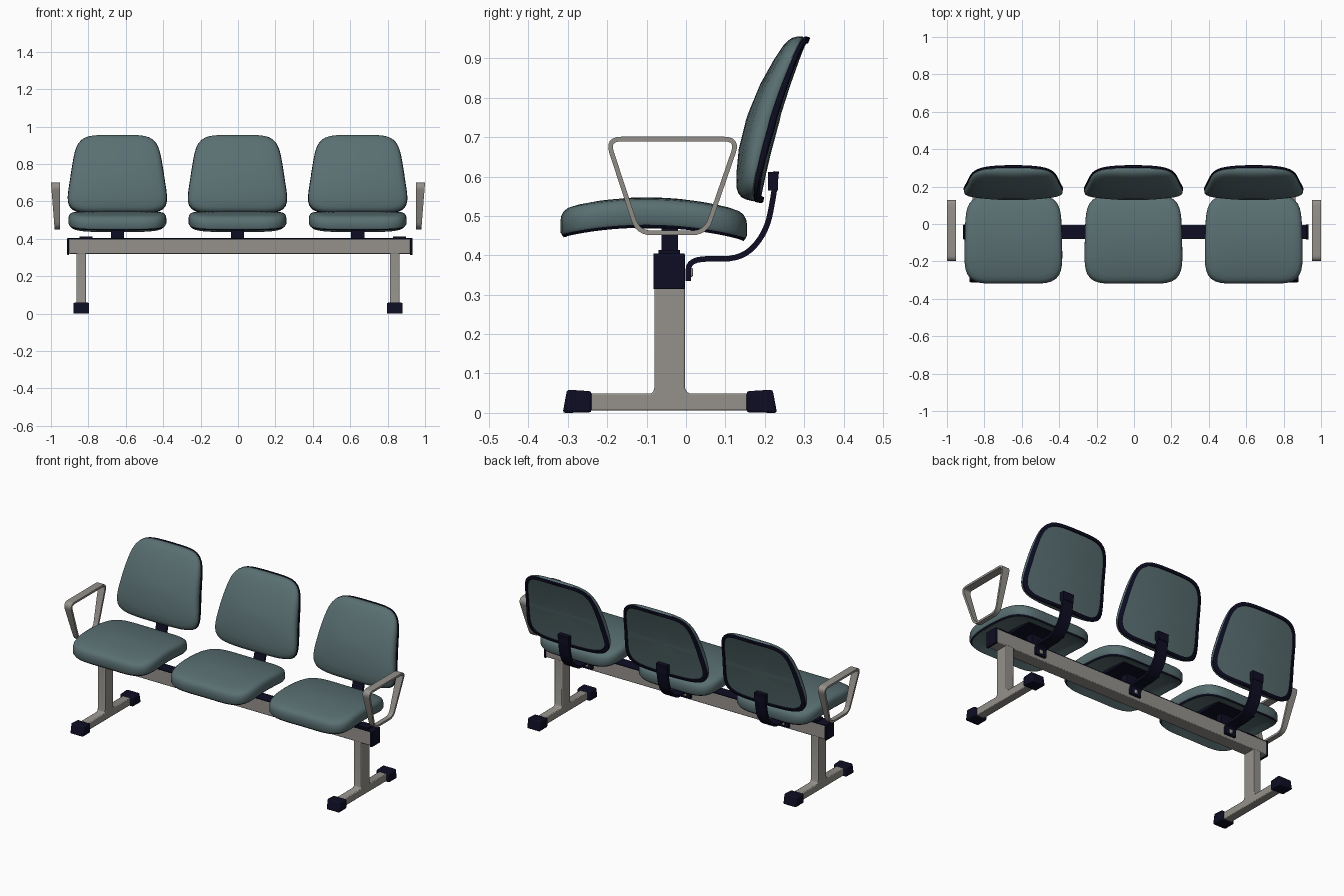
import bpy, bmesh, math
from mathutils import Vector

if "Cube" in bpy.data.objects:
    bpy.data.objects.remove(bpy.data.objects["Cube"])


def material(name, rgb):
    m = bpy.data.materials.new(name)
    m.diffuse_color = (*rgb, 1)
    m.use_nodes = True
    m.node_tree.nodes["Principled BSDF"].inputs["Base Color"].default_value = m.diffuse_color
    return m


TEAL = material("teal_upholstery", (0.10, 0.158, 0.166))
GREY = material("warm_grey_metal", (0.30, 0.285, 0.262))
DARK = material("dark_navy_plastic", (0.004, 0.004, 0.017))


def finish(name, bm, mats, angle=40, bevel=0):
    bmesh.ops.recalc_face_normals(bm, faces=bm.faces)
    me = bpy.data.meshes.new(name)
    bm.to_mesh(me)
    bm.free()
    ob = bpy.data.objects.new(name, me)
    bpy.context.collection.objects.link(ob)
    for m in mats:
        me.materials.append(m)
    if bevel:
        b = ob.modifiers.new("bevel", 'BEVEL')
        b.width, b.segments, b.limit_method = bevel, 2, 'ANGLE'
    bpy.ops.object.select_all(action='DESELECT')
    bpy.context.view_layer.objects.active = ob
    ob.select_set(True)
    bpy.ops.object.shade_smooth_by_angle(angle=math.radians(angle))
    return ob


def prism(name, yz, x0, x1, mat, bevel=0.0):
    """Side profile (y, z) extruded along x."""
    bm = bmesh.new()
    a = [bm.verts.new((x0, y, z)) for y, z in yz]
    b = [bm.verts.new((x1, y, z)) for y, z in yz]
    bm.faces.new(a)
    bm.faces.new(b)
    for i in range(len(yz)):
        j = (i + 1) % len(yz)
        bm.faces.new((a[i], a[j], b[j], b[i]))
    return finish(name, bm, [mat], bevel=bevel)


def box(name, x0, x1, y0, y1, z0, z1, mat, bevel=0.0):
    return prism(name, [(y0, z0), (y1, z0), (y1, z1), (y0, z1)], x0, x1, mat, bevel)


def fillet(pts, r, closed, n=6):
    """Round the corners of a path."""
    out = []
    for i, p in enumerate(pts):
        if not closed and i in (0, len(pts) - 1):
            out.append(Vector(p))
            continue
        p = Vector(p)
        a, b = Vector(pts[i - 1]) - p, Vector(pts[(i + 1) % len(pts)]) - p
        a = p + a.normalized() * min(r, a.length * 0.48)
        b = p + b.normalized() * min(r, b.length * 0.48)
        for k in range(n + 1):
            t = k / n
            out.append(a * (1 - t) ** 2 + p * 2 * t * (1 - t) + b * t * t)
    return out


def strap(name, pts, thick, span, mat, closed=False):
    """Flat bar following a (y, z) path; span(z) gives its x limits."""
    bm, rings, n = bmesh.new(), [], len(pts)
    for i, p in enumerate(pts):
        q0 = pts[i - 1] if closed or i else p
        q1 = pts[(i + 1) % n] if closed or i < n - 1 else p
        t = (q1 - q0).normalized()
        o = Vector((-t.y, t.x)) * thick / 2
        x0, x1 = span(p.y)
        rings.append([bm.verts.new((x, q.x, q.y)) for x, q in
                      ((x0, p - o), (x1, p - o), (x1, p + o), (x0, p + o))])
    for i in range(n if closed else n - 1):
        a, b = rings[i], rings[(i + 1) % n]
        for k in range(4):
            bm.faces.new((a[k], a[k - 1], b[k - 1], b[k]))
    if not closed:
        bm.faces.new(rings[0])
        bm.faces.new(rings[-1])
    return finish(name, bm, [mat])


def cushion(name, rings, place, power, n=72):
    """Rounded-square pad: rings of (scale, depth, material), place(u, v, w) -> xyz."""
    bm, loops = bmesh.new(), []
    for s, w, _ in rings:
        loop = []
        for k in range(n):
            a = 2 * math.pi * k / n
            c, d = math.cos(a), math.sin(a)
            r = (abs(c) ** power + abs(d) ** power) ** (-1 / power)
            loop.append(bm.verts.new(place(c * r * s, d * r * s, w)))
        loops.append(loop)
    for i in range(len(loops) - 1):
        for k in range(n):
            f = bm.faces.new((loops[i][k], loops[i][k - 1], loops[i + 1][k - 1], loops[i + 1][k]))
            f.material_index = rings[i + 1][2]
    bm.faces.new(loops[0])
    bm.faces.new(loops[-1])
    return finish(name, bm, [TEAL, DARK], angle=50)


SEAT_RINGS = [(0.05, 0.2, 0), (0.35, 0.2, 0), (0.65, 0.2, 0), (0.88, 0.17, 0), (0.94, 0.0, 0),
              (0.965, 0.0, 0), (0.985, 0.1, 1), (1, 0.2, 0), (1, 0.55, 0), (0.99, 0.72, 0),
              (0.965, 0.85, 0), (0.92, 0.93, 0), (0.82, 0.97, 0), (0.6, 0.99, 0),
              (0.3, 1, 0), (0.05, 1, 0)]
BACK_RINGS = [(0.05, 0.1, 0), (0.4, 0.1, 0), (0.7, 0.1, 0), (0.92, 0.1, 0), (0.925, 0.0, 1),
              (0.985, 0.0, 1), (1, 0.06, 1), (1, 0.26, 1), (0.985, 0.28, 1), (0.995, 0.34, 0),
              (0.99, 0.6, 0), (0.97, 0.78, 0), (0.93, 0.89, 0), (0.87, 0.95, 0),
              (0.7, 0.98, 0), (0.4, 1, 0), (0.05, 1, 0)]


def seat_place(cx):
    def f(u, v, w):
        y = -0.082 + 0.236 * v
        return (cx + u * (0.26 - 0.006 * v), y - 0.012 * u * u * (-v),
                0.47 - 0.55 * (y + 0.1) ** 2 + 0.077 * w)
    return f


def back_place(cx):
    def f(u, v, w):
        x = u * (0.249 - 0.034 * v)
        s = 0.208 * v
        rear = 0.247 + 0.29 * s + 0.2 * s * s
        front = 0.155 + 0.33 * s + 0.9 * s * s
        return (cx + x, rear + (front - rear) * w + 0.3 * x * x * (2 * w - 1),
                0.752 + s - 0.012 * (1 - w) * (1 if v < 0 else 0.5))
    return f


# Three seats with posts and back supports
support = fillet([(0.006, 0.335), (0.006, 0.391), (0.145, 0.391), (0.205, 0.46),
                  (0.224, 0.56), (0.229, 0.613)], 0.05, False)
for i, cx in enumerate((-0.645, -0.003, 0.64)):
    cushion(f"seat_{i}", SEAT_RINGS, seat_place(cx), 4.6)
    cushion(f"backrest_{i}", BACK_RINGS, back_place(cx), 5.2)
    box(f"seat_post_{i}", cx - 0.035, cx + 0.035, -0.062, -0.02, 0.4, 0.49, DARK)
    box(f"seat_plate_{i}", cx - 0.12, cx + 0.12, -0.13, 0.06, 0.468, 0.488, DARK)
    strap(f"back_support_{i}", support, 0.014, lambda z, c=cx: (c - 0.035, c + 0.035), DARK)
    box(f"support_pad_{i}", cx - 0.035, cx + 0.035, 0.208, 0.234, 0.565, 0.612, DARK)
    box(f"support_bolt_{i}", cx - 0.01, cx + 0.01, 0.0, 0.018, 0.345, 0.368, GREY, 0.004)

# Beam with dark top cover and end caps
box("beam", -0.905, 0.925, -0.08, -0.005, 0.32, 0.4, GREY, 0.004)
box("beam_top_cover", -0.905, 0.925, -0.078, -0.007, 0.398, 0.404, DARK)
for side, x0, x1 in (("left", -0.913, -0.904), ("right", 0.92, 0.933)):
    box(f"beam_cap_{side}", x0, x1, -0.083, -0.003, 0.314, 0.405, DARK, 0.003)

# Legs, feet and armrests on both ends
leg = [(-0.27, 0.006), (0.19, 0.006), (0.19, 0.049), (0.01, 0.049), (0.002, 0.053), (-0.003, 0.065),
       (-0.003, 0.325), (-0.08, 0.325), (-0.08, 0.065), (-0.083, 0.053), (-0.09, 0.049), (-0.27, 0.049)]
front_foot = [(-0.313, 0), (-0.24, 0.001), (-0.24, 0.055), (-0.302, 0.059)]
rear_foot = [(0.154, 0.001), (0.231, 0), (0.22, 0.059), (0.154, 0.055)]
arm = fillet([(-0.2, 0.695), (0.132, 0.695), (0.05, 0.457), (-0.122, 0.457)], 0.035, True)
for side, sx in (("left", -1), ("right", 1)):
    cx = sx * 0.838
    prism(f"leg_{side}", leg, cx - 0.025, cx + 0.025, GREY, 0.004)
    prism(f"front_foot_{side}", front_foot, cx - 0.042, cx + 0.042, DARK, 0.006)
    prism(f"rear_foot_{side}", rear_foot, cx - 0.042, cx + 0.042, DARK, 0.006)
    box(f"arm_bracket_{side}", cx - 0.01, cx + 0.06, -0.07, -0.015, 0.402, 0.414, DARK)
    strap(f"armrest_{side}", arm, 0.012,
          lambda z, s=sx: (s * 0.953, s * (0.98 + 0.02 * (z - 0.45) / 0.25)), GREY, True)
